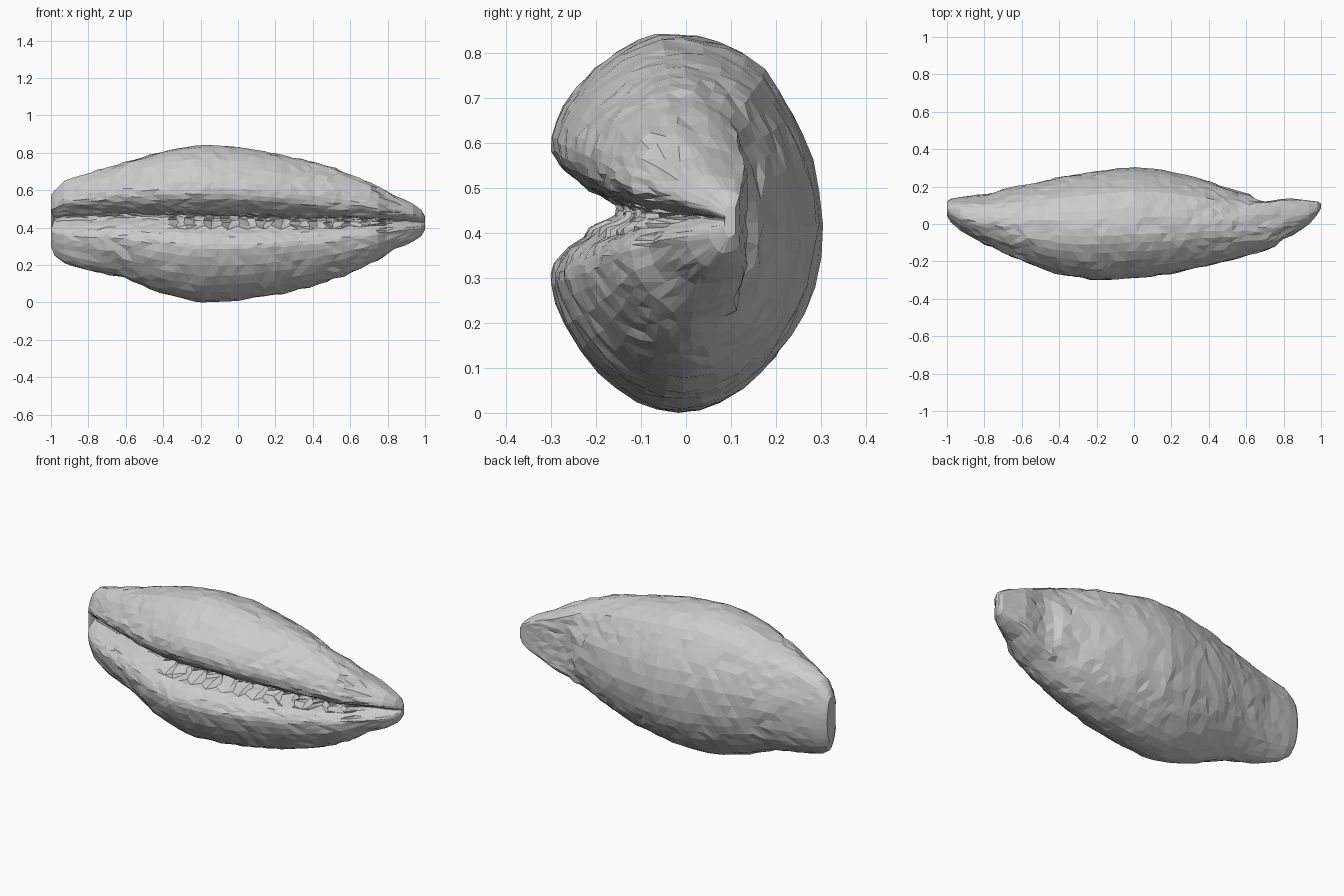
import bpy, bmesh, random
from mathutils import Vector

if "Cube" in bpy.data.objects:
    bpy.data.objects.remove(bpy.data.objects["Cube"])

random.seed(4)

# Stations along the length: x, z low, z high, y front, y back
STATIONS = [
    (-1.00, .30, .57, .045, .12), (-.98, .25, .60, .01, .135), (-.93, .21, .65, -.035, .145),
    (-.80, .17, .69, -.105, .16), (-.60, .13, .75, -.195, .205), (-.40, .045, .81, -.27, .25),
    (-.20, .00, .84, -.30, .285), (.00, .01, .83, -.29, .305), (.20, .04, .795, -.265, .28),
    (.40, .085, .75, -.22, .23), (.55, .135, .705, -.185, .175), (.63, .17, .675, -.16, .155),
    (.67, .19, .655, -.15, .115), (.74, .22, .625, -.13, .12), (.79, .25, .595, -.085, .13),
    (.84, .285, .57, -.06, .135), (.93, .32, .53, -.005, .125), (.98, .355, .495, .05, .12),
    (1.0, .39, .46, .085, .11),
]

# Kidney-shaped section (y, z), each in -1..1, groove on the front
PROFILE = [
    (1, 0), (.93, .35), (.77, .6), (.57, .83), (.27, .96), (-.05, 1), (-.35, .97),
    (-.67, .81), (-.9, .6), (-1, .42), (-.95, .28), (-.8, .18), (-.62, .1), (-.45, .06),
    (-.46, .0), (-.65, -.07), (-.87, -.17), (-.97, -.26), (-1, -.36), (-.9, -.57),
    (-.65, -.8), (-.35, -.95), (-.05, -1), (.25, -.95), (.55, -.8), (.77, -.6), (.93, -.35),
]


def station(x):
    """Sizes of the section at x, from the station list."""
    for a, b in zip(STATIONS, STATIONS[1:]):
        if x <= b[0] + 1e-6:
            t = (x - a[0]) / (b[0] - a[0])
            return [p + (q - p) * t for p, q in zip(a, b)][1:]
    return STATIONS[-1][1:]


def smooth_profile(pts):
    """Add a curved midpoint between every pair of profile points."""
    out, n = [], len(pts)
    for i in range(n):
        a, b, c, d = (Vector(pts[(i + k) % n]) for k in (-1, 0, 1, 2))
        out += [b, (b + c) * .5625 - (a + d) * .0625]
    return out


def ramp(v, a, b):
    return max(0, min(1, (v - a) / (b - a)))


section = smooth_profile(PROFILE)
xs = [-1, -.98] + [-.93 + 1.91 * i / 41 for i in range(42)] + [1]

bm = bmesh.new()
rings = []
for k, x in enumerate(xs):
    z0, z1, y0, y1 = station(x)
    end = k in (0, len(xs) - 1)
    fade = min(1, (1 - abs(x)) * 4)
    left, tip = ramp(-x, .55, .95), ramp(x, .6, .67)
    ring = []
    for p in section:
        py, pz = p
        # Flat scar on the back of the tip
        if py > 0:
            py = py * (1 - tip) + min(1, py * 1.7) * tip
        # Groove opens out and deepens towards both ends
        groove = max(0, 1 - abs(pz) / .35) if p.x < 0 else 0
        open_end = max(left, .6 * ramp(x, .6, .9))
        py += .45 * groove * open_end
        if p.x < 0 and .03 < pz < .6:
            pz += .09 * left * (1 - abs(pz - .25) / .36)
        y = (y0 + y1) / 2 + py * (y1 - y0) / 2
        shift = .045 * (1 - pz * pz) if p.x < 0 else 0
        z = (z0 + z1) / 2 + (pz + shift) * (z1 - z0) / 2
        # Ragged teeth inside the slit
        if abs(p.y) < .08 and -.7 < p.x < 0 and -.4 < x < .75:
            y += .03 if k % 2 else -.02
        # Slight surface irregularity, fading towards the ends
        r = .004 * fade
        jx = 0 if end else random.uniform(-.012, .012) * fade
        jx += .02 * groove * ramp(-x, .95, 1)
        ring.append(bm.verts.new((x + jx, y + random.uniform(-r, r),
                                  max(0, z + random.uniform(-r, r)))))
    rings.append(ring)

# Skin between sections, then close both ends
n = len(section)
for a, b in zip(rings, rings[1:]):
    for i in range(n):
        bm.faces.new((a[i], a[(i + 1) % n], b[(i + 1) % n], b[i]))
bm.faces.new(rings[0])
bm.faces.new(rings[-1])
bmesh.ops.triangulate(bm, faces=bm.faces[:])
bmesh.ops.recalc_face_normals(bm, faces=bm.faces[:])

mesh = bpy.data.meshes.new("shell_body")
bm.to_mesh(mesh)
bm.free()
shell = bpy.data.objects.new("shell_body", mesh)
bpy.context.collection.objects.link(shell)
